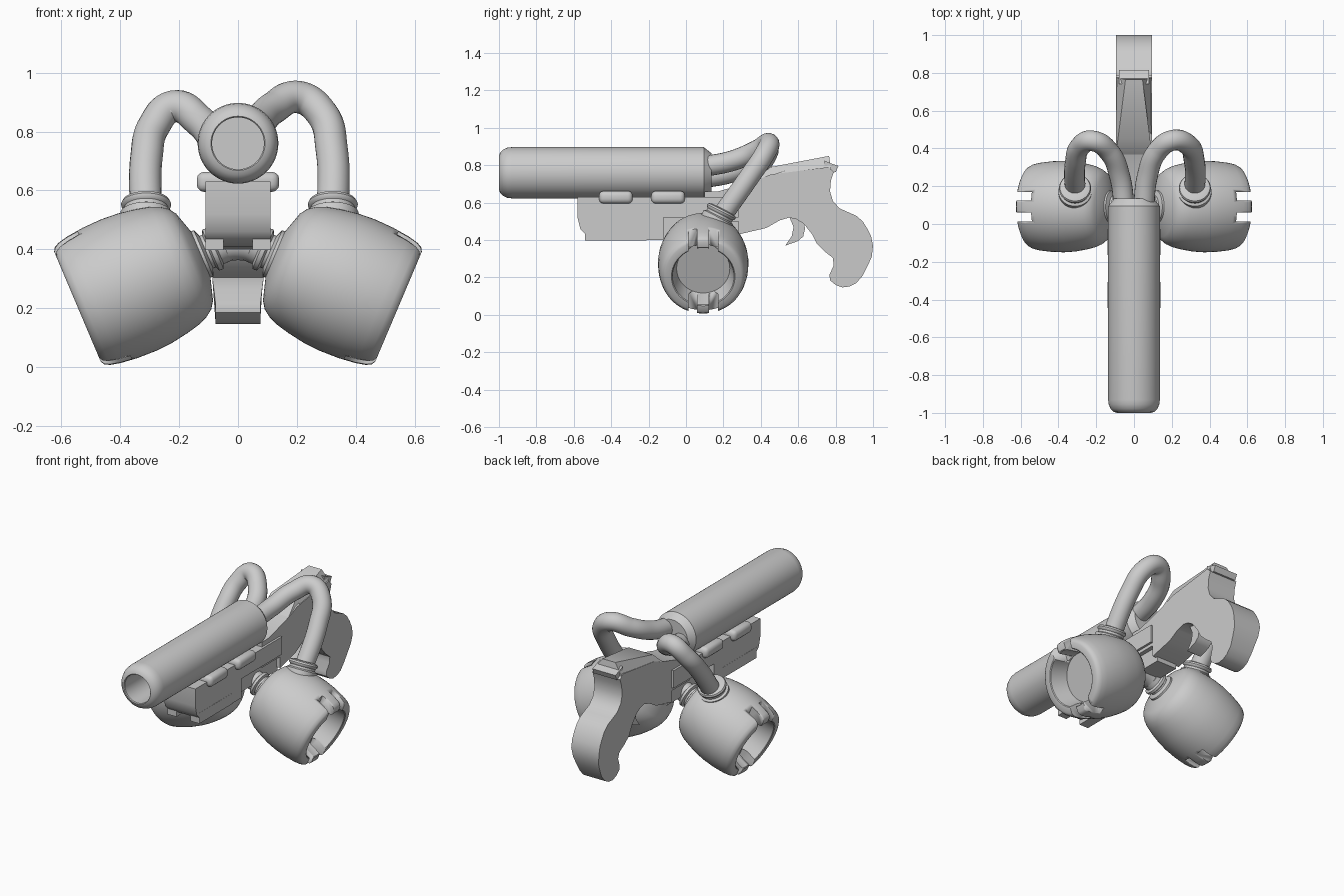
import bpy, bmesh, math
from mathutils import Matrix, Vector

if "Cube" in bpy.data.objects:
    bpy.data.objects.remove(bpy.data.objects["Cube"])


def finish(name, bm, matrix=None, angle=35):
    bmesh.ops.recalc_face_normals(bm, faces=bm.faces)
    if matrix:
        bm.transform(matrix)
    me = bpy.data.meshes.new(name)
    bm.to_mesh(me)
    bm.free()
    ob = bpy.data.objects.new(name, me)
    bpy.context.collection.objects.link(ob)
    bpy.ops.object.select_all(action='DESELECT')
    ob.select_set(True)
    bpy.context.view_layer.objects.active = ob
    bpy.ops.object.shade_smooth_by_angle(angle=math.radians(angle))
    return ob


def lathe(name, pts, matrix, steps=64):
    """Spin (radius, height) points around local z."""
    bm = bmesh.new()
    vs = [bm.verts.new((r, 0, h)) for r, h in pts]
    es = [bm.edges.new(p) for p in zip(vs, vs[1:])]
    bmesh.ops.spin(bm, geom=vs + es, axis=(0, 0, 1), cent=(0, 0, 0),
                   angle=2 * math.pi, steps=steps)
    bmesh.ops.remove_doubles(bm, verts=bm.verts, dist=1e-4)
    return finish(name, bm, matrix)


def plate(name, pts, half):
    """Side profile of (y, z) points, with half-width given by half(y, z)."""
    bm = bmesh.new()
    a = [bm.verts.new((-half(y, z), y, z)) for y, z in pts]
    b = [bm.verts.new((half(y, z), y, z)) for y, z in pts]
    bm.faces.new(a)
    bm.faces.new(b[::-1])
    n = len(pts)
    for i in range(n):
        j = (i + 1) % n
        bm.faces.new((a[i], b[i], b[j], a[j]))
    return finish(name, bm)


def box(name, lo, hi, bevel=0.0):
    bm = bmesh.new()
    lo, hi = Vector(lo), Vector(hi)
    bmesh.ops.create_cube(bm, size=1, matrix=Matrix.Translation((lo + hi) / 2)
                          @ Matrix.Diagonal((*(hi - lo), 1)))
    if bevel:
        bmesh.ops.bevel(bm, geom=bm.edges[:], offset=bevel, segments=3,
                        profile=0.5, affect='EDGES')
    return finish(name, bm)


def tube(name, pts, radius):
    cu = bpy.data.curves.new(name, 'CURVE')
    cu.dimensions = '3D'
    cu.bevel_depth, cu.bevel_resolution, cu.resolution_u = radius, 8, 10
    cu.use_fill_caps = True
    sp = cu.splines.new('BEZIER')
    sp.bezier_points.add(len(pts) - 1)
    for p, co in zip(sp.bezier_points, pts):
        p.co = co
        p.handle_left_type = p.handle_right_type = 'AUTO'
    ob = bpy.data.objects.new(name, cu)
    bpy.context.collection.objects.link(ob)


def mirrored(ob, name):
    me = ob.data.copy()
    me.transform(Matrix.Diagonal((-1, 1, 1, 1)))
    me.flip_normals()
    bpy.context.collection.objects.link(bpy.data.objects.new(name, me))


# Barrel with rounded muzzle, bore and chamfered rear
lathe("barrel", [(0, .3), (.088, .3), (.088, .005), (.092, 0), (.108, .006),
                 (.124, .022), (.134, .045), (.137, .07), (.137, 1.095),
                 (.105, 1.135), (0, 1.135)],
      Matrix.Translation((0, -1, .76)) @ Matrix.Rotation(-math.pi / 2, 4, 'X'))

# Receiver, notched underneath around the cross tube
plate("receiver", [(-.58, .63), (-.58, .52), (-.565, .46), (-.53, .425), (-.46, .41),
                   (-.38, .402), (-.12, .40), (-.12, .52), (.28, .52), (.28, .63)],
      lambda y, z: .11)
box("receiver_core", (-.07, -.15, .405), (.07, .29, .55))
for s in (-1, 1):
    box("lower_rail", (s * .08 - .031, -.54, .398), (s * .08 + .031, -.21, .465))

# Clamps between receiver and barrel
for y in (-.375, -.096):
    box("barrel_clamp", (-.14, y - .09, .595), (.14, y + .09, .663), .025)

# Frame and pistol grip
plate("grip_frame", [
    (.10, .66), (.17, .66), (.38, .72), (.45, .75), (.76, .79), (.79, .765), (.775, .72),
    (.77, .66), (.785, .61), (.82, .57), (.865, .55), (.91, .53), (.945, .50), (.97, .46),
    (.99, .42), (1, .37), (.993, .31), (.97, .26), (.945, .21), (.91, .17), (.875, .152),
    (.835, .147), (.80, .16), (.77, .185), (.767, .215), (.79, .265), (.785, .305),
    (.74, .34), (.70, .38), (.675, .43), (.63, .487), (.59, .512), (.55, .52),
    (.50, .505), (.43, .465), (.28, .43), (.28, .50), (.10, .50)],
    lambda y, z: .076 + .02 * min(1, max(0, (z - .22) / .15)))

# Sloped top ridge and rear rim
plate("top_ridge", [(.36, .71), (.45, .79), (.765, .85), (.775, .78), (.45, .745)],
      lambda y, z: .096 if z < .785 else (.085 if y < .5 else .045))
plate("rear_rim", [(.74, .825), (.775, .81), (.815, .797), (.80, .763), (.74, .76)],
      lambda y, z: .08)

# Trigger
plate("trigger", [(.55, .53), (.575, .47), (.565, .42), (.53, .37), (.60, .395),
                  (.627, .42), (.636, .46), (.632, .50)], lambda y, z: .05)

# Side pods: local z points inward along the tilted axis
axis = Vector((-.92, 0, .39)).normalized()
up = Vector((0, 1, 0)).cross(axis)
pod_m = Matrix((up, (0, 1, 0), axis)).transposed().to_4x4()
pod_m.translation = (.545, .092, .205)
pod = lathe("pod", [(0, .11), (.142, .11), (.165, .004), (.17, 0), (.203, 0), (.216, .008),
                    (.225, .025), (.233, .06), (.240, .12), (.242, .19), (.238, .25),
                    (.228, .31), (.216, .36), (.203, .39), (.185, .415), (.16, .432),
                    (.10, .45), (.05, .465), (0, .465)], pod_m)
bm = bmesh.new()
for sx in (-1, 1):
    for sy in (-1, 1):
        bmesh.ops.create_cube(bm, size=1, matrix=Matrix.Translation((sx * .23, sy * .055, 0))
                              @ Matrix.Diagonal((.2, .046, .2, 1)))
cutter = finish("slot_cutter", bm, pod_m)
cutter.hide_render = True
bpy.ops.object.select_all(action='DESELECT')
pod.select_set(True)
bpy.context.view_layer.objects.active = pod
mod = pod.modifiers.new("slots", 'BOOLEAN')
mod.operation, mod.solver, mod.object = 'DIFFERENCE', 'EXACT', cutter
bpy.ops.object.modifier_apply(modifier=mod.name)
bpy.data.objects.remove(cutter)
mirrored(pod, "pod_left")

# Ribbed necks and the bent cross tube under the receiver
neck = lathe("pod_neck", [(0, .43), (.085, .43), (.085, .465), (.06, .475), (.06, .485),
                          (.075, .492), (.075, .507), (.06, .514), (.06, .54), (0, .54)],
             pod_m, 40)
mirrored(neck, "pod_neck_left")
tube("cross_tube", [(-.13, .092, .375), (-.06, .092, .405), (0, .092, .415),
                    (.06, .092, .405), (.13, .092, .375)], .052)

# Hoses from barrel to pods, the left one a little lower
tube("hose_right", [(.05, .08, .79), (.07, .25, .825), (.12, .38, .88), (.205, .443, .917),
                    (.285, .42, .86), (.318, .34, .74), (.322, .17, .50)], .055)
tube("hose_left", [(-.05, .08, .73), (-.075, .25, .765), (-.13, .38, .835), (-.22, .44, .885),
                   (-.285, .41, .82), (-.31, .33, .72), (-.312, .17, .50)], .055)

# Collars where hoses meet the pods
for s, x in ((1, .322), (-1, -.312)):
    m = Matrix.Translation((x, .18, .535)) @ \
        Vector((0, .45, .89)).to_track_quat('Z', 'Y').to_matrix().to_4x4()
    lathe("hose_collar", [(0, -.05), (.088, -.05), (.088, -.015), (.075, -.008), (.075, .005),
                          (.083, .012), (.085, .02), (.08, .03), (.06, .036), (0, .036)], m, 40)
